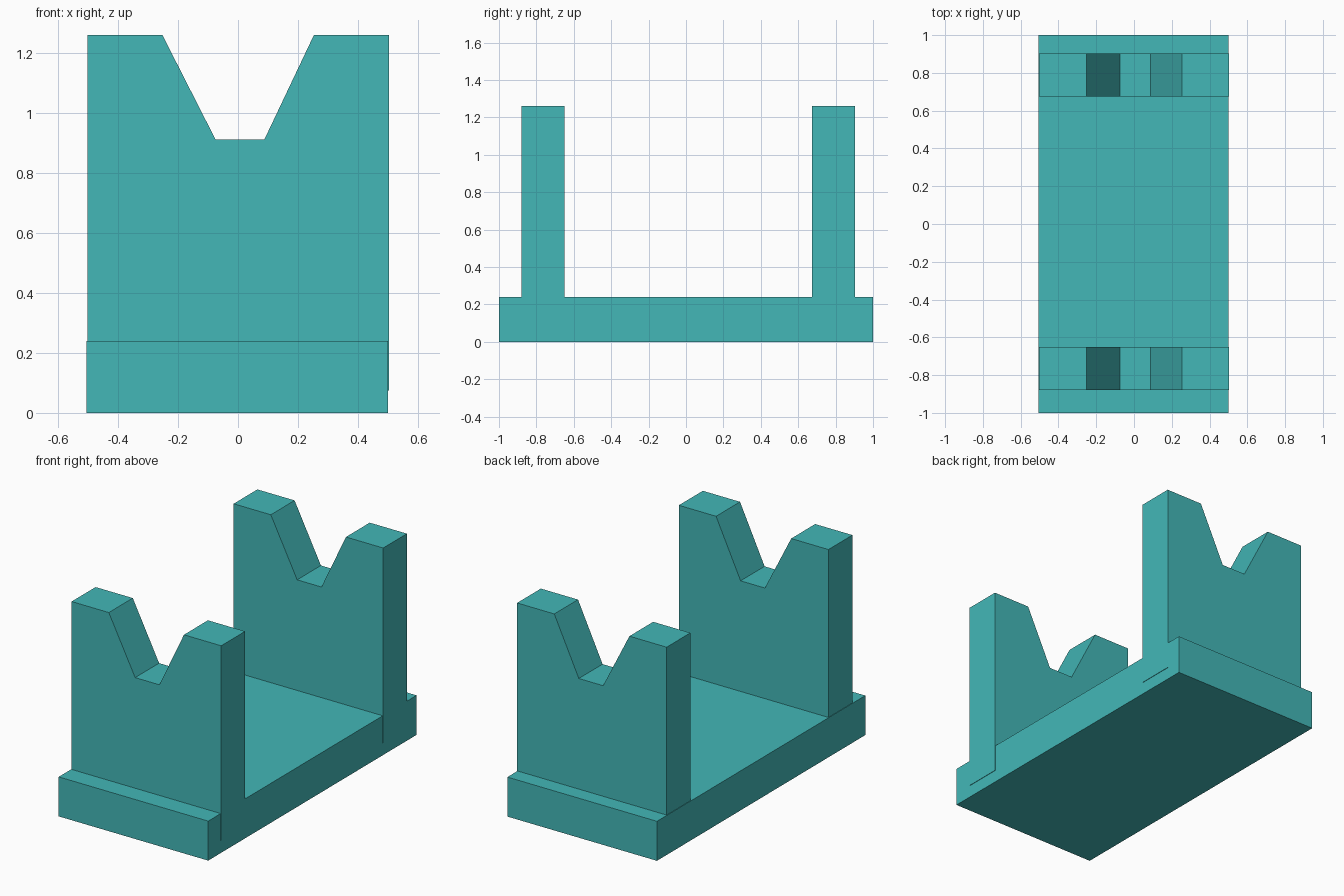
import bpy

if "Cube" in bpy.data.objects:
    bpy.data.objects.remove(bpy.data.objects["Cube"])

teal = bpy.data.materials.new("teal")
teal.diffuse_color = (0.056, 0.477, 0.477, 1)
teal.use_nodes = True
teal.node_tree.nodes["Principled BSDF"].inputs["Base Color"].default_value = teal.diffuse_color


def extrude_profile(name, profile, y0, y1):
    """Solid made from an (x, z) outline swept from y0 to y1."""
    n = len(profile)
    verts = [(x, y, z) for y in (y0, y1) for x, z in profile]
    faces = [tuple(range(n)), tuple(reversed(range(n, 2 * n)))]
    faces += [(i, i + n, (i + 1) % n + n, (i + 1) % n) for i in range(n)]
    mesh = bpy.data.meshes.new(name)
    mesh.from_pydata(verts, [], faces)
    mesh.materials.append(teal)
    obj = bpy.data.objects.new(name, mesh)
    bpy.context.collection.objects.link(obj)
    return obj


# Flat base slab
extrude_profile("base", [(-0.505, 0), (0.5, 0), (0.5, 0.24), (-0.505, 0.24)], -1, 1)

# Notched uprights, sunk into the base and a hair proud of its right side
upright = [(-0.502, 0.075), (0.503, 0.075), (0.503, 1.26), (0.253, 1.26),
           (0.088, 0.912), (-0.075, 0.912), (-0.252, 1.26), (-0.502, 1.26)]
for name, y0, y1 in (("front_upright", -0.88, -0.65), ("back_upright", 0.675, 0.903)):
    extrude_profile(name, upright, y0, y1)
